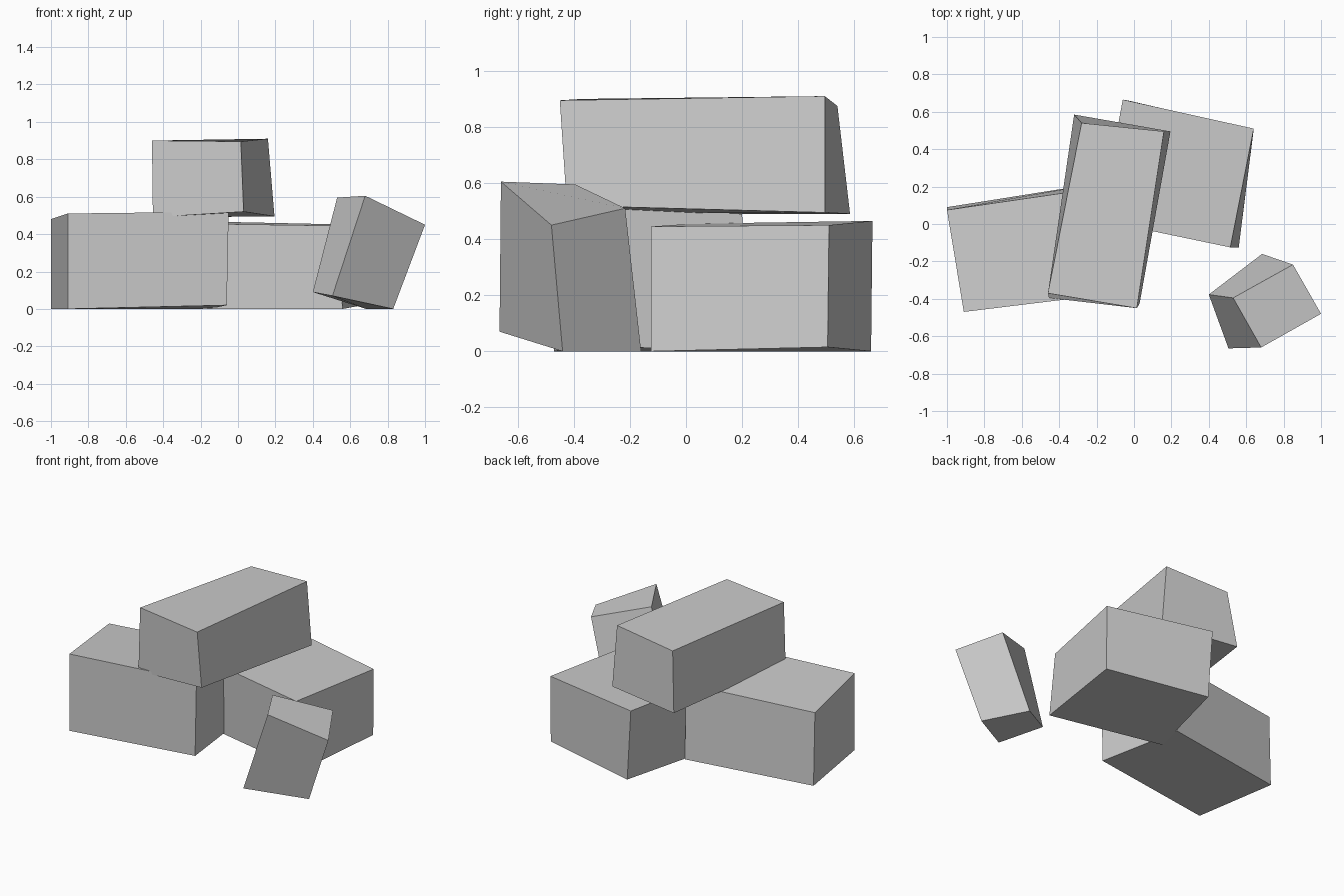
import bpy
import bmesh

stone = bpy.data.materials.new("light_grey_stone")
stone.diffuse_color = (0.6, 0.6, 0.6, 1.0)


def make_block(name, bottom, top):
    """Rough-hewn block lofted from a bottom quad to a top quad."""
    bm = bmesh.new()
    lower = [bm.verts.new(p) for p in bottom]
    upper = [bm.verts.new(p) for p in top]
    bm.faces.new(lower)
    bm.faces.new(upper)
    for i in range(4):
        j = (i + 1) % 4
        bm.faces.new((lower[i], lower[j], upper[j], upper[i]))
    bmesh.ops.recalc_face_normals(bm, faces=bm.faces[:])
    mesh = bpy.data.meshes.new(name)
    bm.to_mesh(mesh)
    bm.free()
    mesh.materials.append(stone)
    block = bpy.data.objects.new(name, mesh)
    bpy.context.collection.objects.link(block)
    return block


# Corner order: front left, front right, back right, back left

# Lower block on the left
make_block("left_block",
           [(-0.91, -0.47, 0), (-0.06, -0.365, 0.02), (-0.15, 0.225, 0), (-1.0, 0.09, 0)],
           [(-0.91, -0.47, 0.51), (-0.05, -0.365, 0.52), (-0.14, 0.20, 0.49), (-1.0, 0.075, 0.48)])

# Lower block at the back right
make_block("right_block",
           [(-0.19, 0.04, 0), (0.56, -0.125, 0), (0.64, 0.505, 0.015), (-0.03, 0.66, 0)],
           [(-0.18, 0.02, 0.455), (0.515, -0.125, 0.445), (0.64, 0.51, 0.45), (-0.06, 0.665, 0.465)])

# Block resting across the other two
make_block("top_block",
           [(-0.455, -0.395, 0.49), (0.03, -0.425, 0.52), (0.195, 0.495, 0.495), (-0.32, 0.585, 0.49)],
           [(-0.46, -0.37, 0.90), (0.015, -0.45, 0.895), (0.16, 0.495, 0.91), (-0.28, 0.54, 0.875)])

# Small tilted block lying apart
make_block("tilted_block",
           [(0.505, -0.665, 0.07), (0.83, -0.44, 0), (0.685, -0.16, 0), (0.40, -0.377, 0.09)],
           [(0.68, -0.66, 0.605), (1.0, -0.48, 0.45), (0.85, -0.217, 0.51), (0.53, -0.395, 0.595)])
